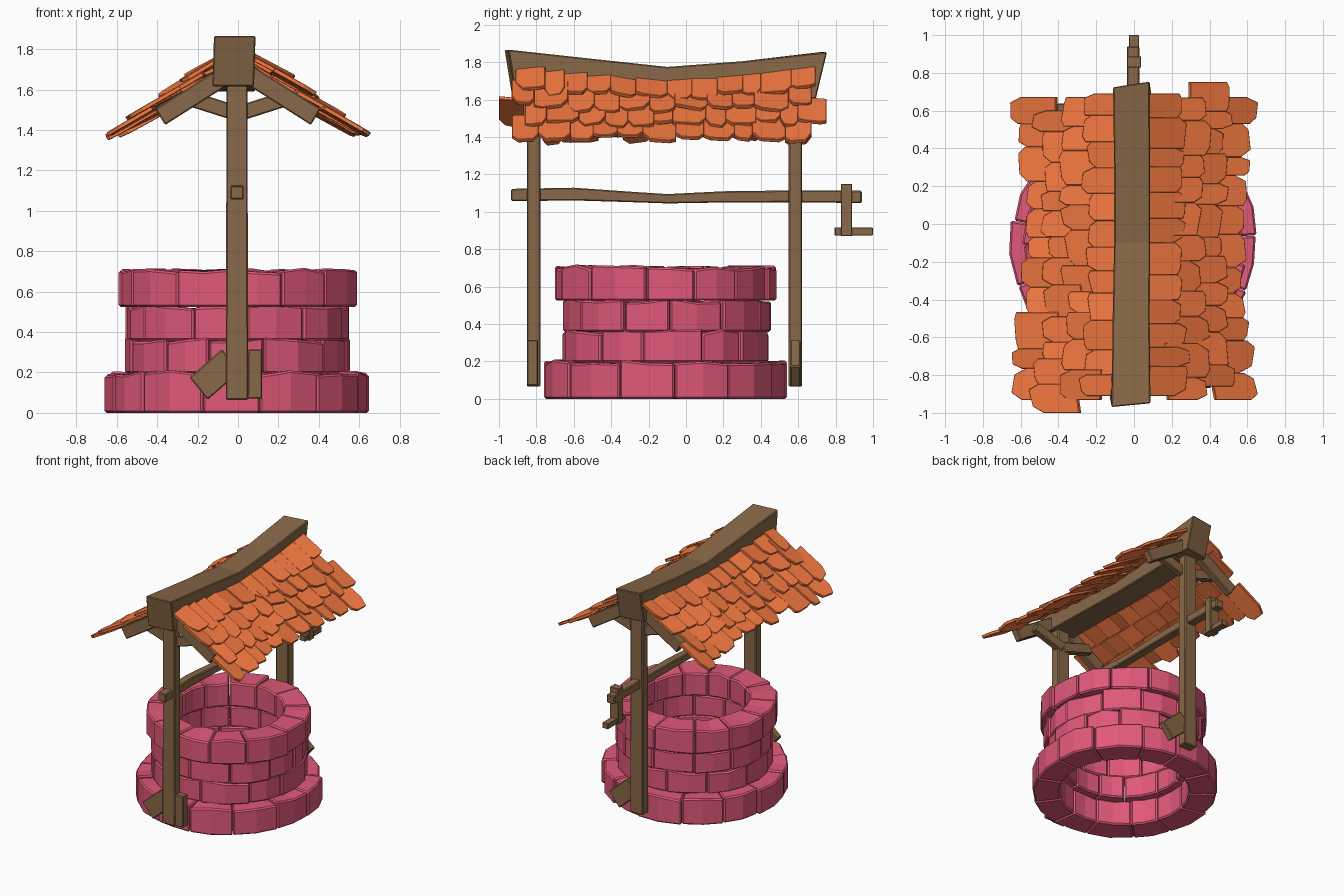
import bpy, bmesh, random
from math import sin, cos, pi
from mathutils import Vector as V

if "Cube" in bpy.data.objects:
    bpy.data.objects.remove(bpy.data.objects["Cube"])

random.seed(7)
rnd = random.uniform


def material(name, col):
    m = bpy.data.materials.new(name)
    m.diffuse_color = (*col, 1)
    m.use_nodes = True
    m.node_tree.nodes["Principled BSDF"].inputs["Base Color"].default_value = m.diffuse_color
    return m


STONE = material("pink_stone", (0.75, 0.1, 0.19))
WOOD = material("brown_wood", (0.25, 0.14, 0.065))
TILE = material("orange_tile", (0.95, 0.2, 0.055))


def loft(bm, loops):
    """Solid skinned through loops of equal point count, with capped ends."""
    rings = [[bm.verts.new(p) for p in lp] for lp in loops]
    n = len(rings[0])
    for a, b in zip(rings, rings[1:]):
        for i in range(n):
            j = (i + 1) % n
            bm.faces.new((a[i], a[j], b[j], b[i]))
    bm.faces.new(rings[0])
    bm.faces.new(rings[-1][::-1])


def finish(name, bm, mat, bevel=0.0):
    bmesh.ops.recalc_face_normals(bm, faces=bm.faces)
    me = bpy.data.meshes.new(name)
    bm.to_mesh(me)
    bm.free()
    me.materials.append(mat)
    ob = bpy.data.objects.new(name, me)
    bpy.context.collection.objects.link(ob)
    if bevel:
        b = ob.modifiers.new("bevel", "BEVEL")
        b.width, b.segments, b.limit_method = bevel, 1, "ANGLE"
        b.angle_limit = 0.7
    return ob


def beam(name, sections, bevel=0.006):
    """Wooden beam; each section is (centre, half vector u, half vector v)."""
    bm = bmesh.new()
    loft(bm, [[V(c) + V(u) * a + V(v) * b
               for a, b in ((-1, -1), (1, -1), (1, 1), (-1, 1))]
              for c, u, v in sections])
    return finish(name, bm, WOOD, bevel)


# Stone rings: separate irregular wedge blocks
CY = -0.11


def ring(name, z0, z1, r_out, r_in, count, start):
    bm = bmesh.new()
    edges = [start + 2 * pi * (i + rnd(-0.13, 0.13)) / count for i in range(count)]
    edges.append(edges[0] + 2 * pi)
    for a0, a1 in zip(edges, edges[1:]):
        ro, loops = r_out + rnd(-0.01, 0.008), []
        gap = 0.002
        for k in range(3):
            a = a0 + gap + (a1 - a0 - 2 * gap) * k / 2
            o = ro + rnd(-0.008, 0.008)
            zo, zi = z1 + rnd(-0.016, 0.014), z1 + rnd(-0.014, 0.01)
            loops.append([(r * cos(a), CY + r * sin(a), z) for r, z in
                          ((r_in, z0), (o, z0), (o, zo), (r_in, zi))])
        loft(bm, loops)
    finish(name, bm, STONE, 0.01)


ring("base_stone_ring", 0.0, 0.2, 0.652, 0.46, 13, 0.1)
ring("lower_stone_ring", 0.195, 0.363, 0.555, 0.41, 12, 0.3)
ring("middle_stone_ring", 0.358, 0.528, 0.557, 0.41, 12, 0.05)
ring("rim_stone_ring", 0.525, 0.707, 0.588, 0.39, 13, 0.25)

# Posts, foot braces, rafters and collar braces at both ends
for end, y, s in (("front", -0.815, -1), ("back", 0.585, 1)):
    t = (0, 0.036, 0)
    beam(end + "_post", [((-0.005, y, 0.065), (0.055, 0, 0), t),
                         ((-0.005, y, 1.66), (0.052, 0, 0), t)])
    beam(end + "_foot_brace", [((s * 0.195, y, 0.12), (s * 0.045, 0, 0.055), (0, 0.028, 0)),
                               ((s * 0.035, y, 0.26), (s * 0.045, 0, 0.055), (0, 0.028, 0))])
    for side, m in (("left", -1), ("right", 1)):
        n = (m * 0.024, 0, 0.04)
        beam(f"{end}_{side}_rafter", [((m * 0.385, y + s * 0.025, 1.465), n, (0, 0.028, 0)),
                                      ((m * 0.03, y + s * 0.025, 1.69), n, (0, 0.028, 0))])
        n = (m * -0.015, 0, 0.035)
        beam(f"{end}_{side}_collar_brace", [((0, y - s * 0.02, 1.48), n, (0, 0.025, 0)),
                                            ((m * 0.25, y - s * 0.02, 1.56), n, (0, 0.025, 0))])
beam("front_foot_stake", [((0.083, -0.82, 0.07), (0.036, 0, 0), (0, 0.03, 0)),
                          ((0.085, -0.82, 0.315), (0.035, 0, 0), (0, 0.03, 0))])

# Sagging ridge beam
beam("ridge_beam", [((-0.02, -0.94, 1.742), (0.103, 0.01, 0), (0.004, -0.02, 0.125)),
                    ((-0.015, -0.5, 1.71), (0.098, 0, 0), (0, 0, 0.108)),
                    ((-0.01, -0.1, 1.683), (0.095, 0, 0), (0, 0, 0.092)),
                    ((-0.01, 0.3, 1.7), (0.095, 0, 0), (0, 0, 0.105)),
                    ((-0.01, 0.71, 1.73), (0.097, 0.015, 0), (-0.004, 0.03, 0.125))])

# Windlass axle with crank
beam("axle", [((-0.005, y, z), (0.033, 0, 0), (0, 0, h)) for y, z, h in
              ((-0.935, 1.09, 0.033), (-0.6, 1.095, 0.034), (-0.3, 1.08, 0.028),
               (-0.1, 1.07, 0.025), (0.2, 1.08, 0.03), (0.6, 1.083, 0.032),
               (0.94, 1.08, 0.033))])
beam("crank_arm", [((0, 0.858, 0.87), (0.038, 0, 0), (0, 0.03, 0)),
                   ((0, 0.858, 1.15), (0.038, 0, 0), (0, 0.03, 0))], 0.003)
beam("crank_handle", [((0, 0.795, 0.895), (0.026, 0, 0), (0, 0, 0.021)),
                      ((0, 1.0, 0.895), (0.026, 0, 0), (0, 0, 0.021))], 0.003)


# Roof tiles: overlapping courses on a sagging slope
def slope(t, y, m):
    q = max(0, 1 - (abs(y + 0.1) / 0.8) ** 1.5)
    top = V((m * 0.05, y, 1.775 - 0.075 * q))
    eave = V((m * (0.625 - 0.08 * q), y, 1.342 + 0.02 * q))
    return top.lerp(eave, t)


def tile(bm, t0, t1, y, w, m, lift):
    a, b = slope(t0, y, m), slope(t1, y, m)
    down = b - a
    length = down.length
    down.normalize()
    across = (V((0, 1, 0)) + down * rnd(-0.22, 0.18)).normalized()
    nrm = across.cross(down) * m
    nrm = nrm if nrm.z > 0 else -nrm
    h, c, d = w / 2, rnd(0.72, 0.97), rnd(0.72, 0.97)
    outline = [(-h, 0), (h, 0), (h, c), (h * 0.6, 1.0), (-h * 0.55, rnd(0.95, 1.03)), (-h, d)]
    twist = rnd(-0.14, 0.14)
    loops = []
    for th in (0, 0.022):
        loops.append([a + across * u + down * (v * length)
                      + nrm * (th + lift * v + u * twist) for u, v in outline])
    loft(bm, loops)


for side, m in (("left", -1), ("right", 1)):
    bm = bmesh.new()
    for row in range(4):
        y0, y1 = -0.93, 0.67
        if row == 1:
            y0, y1 = (-1.0, 0.6) if m < 0 else (-0.86, 0.75)
        if row == 3:
            y0, y1 = -0.91, 0.69
        count = 12 if row % 2 else 11
        cuts = [y0 + (y1 - y0) * (i + (rnd(-0.2, 0.2) if 0 < i < count else 0)) / count
                for i in range(count + 1)]
        t1 = 1 - row * 0.215
        for c0, c1 in zip(cuts, cuts[1:]):
            e = t1 + rnd(-0.045, 0.045)
            tile(bm, max(0.02, t1 - 0.37), e, (c0 + c1) / 2, c1 - c0 + 0.004, m,
                 0.028 + rnd(-0.004, 0.01))
    finish(side + "_roof_tiles", bm, TILE, 0.003)
